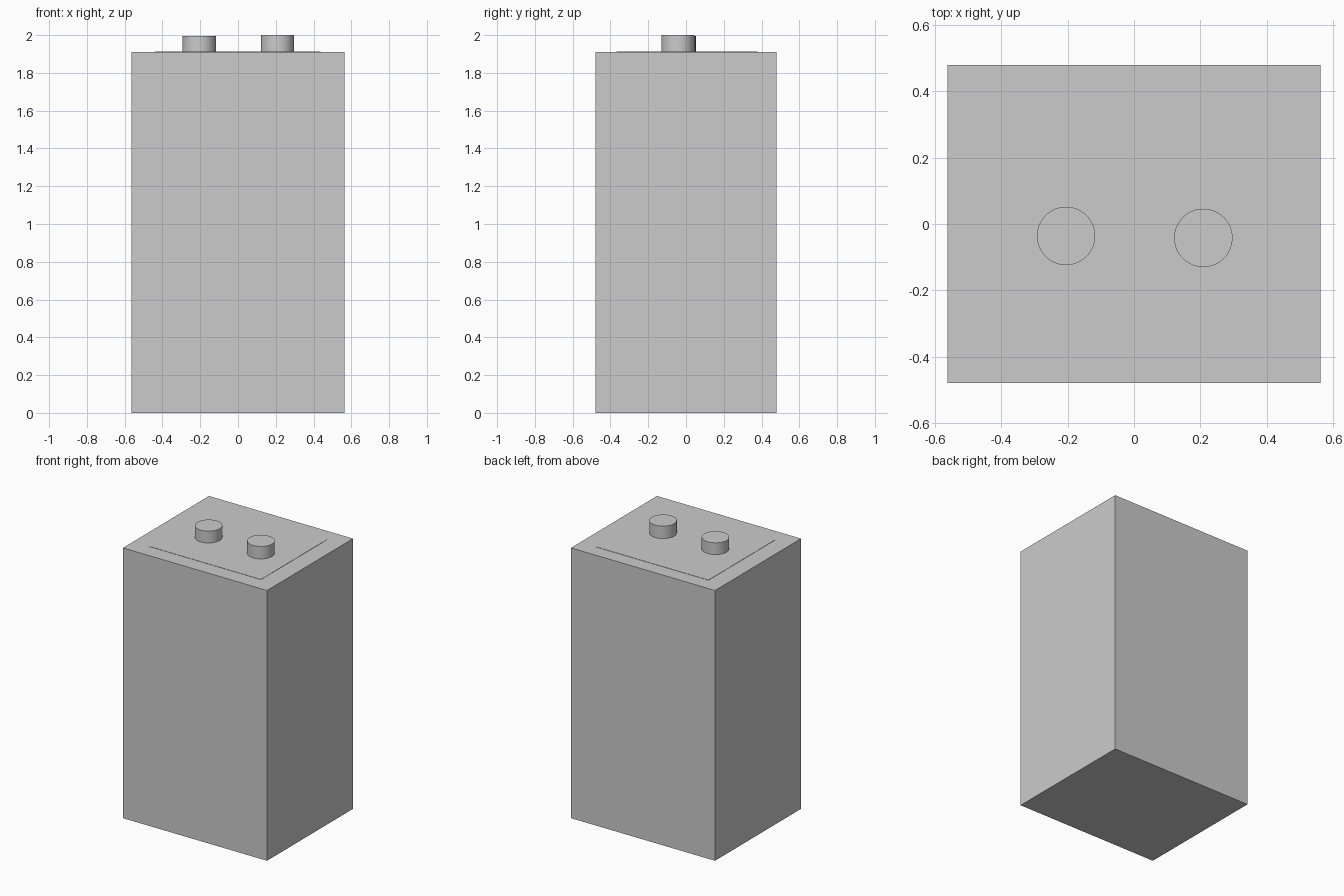
import bpy
from math import radians

if "Cube" in bpy.data.objects:
    bpy.data.objects.remove(bpy.data.objects["Cube"])

TOP = 1.91


def box(name, x, y, z):
    """Box spanning the given (min, max) ranges."""
    mid = [(a + b) / 2 for a, b in (x, y, z)]
    bpy.ops.mesh.primitive_cube_add(size=1, location=mid)
    ob = bpy.context.object
    ob.name = name
    ob.scale = [b - a for a, b in (x, y, z)]
    bpy.ops.object.transform_apply(location=False, rotation=False, scale=True)
    return ob


def terminal(name, x, y, top, radius=0.088):
    """Round stud standing on the top panel."""
    base = TOP - 0.01
    bpy.ops.mesh.primitive_cylinder_add(vertices=48, radius=radius, depth=top - base,
                                        location=(x, y, (top + base) / 2))
    bpy.context.object.name = name
    bpy.ops.object.shade_smooth_by_angle(angle=radians(30))


# Main case
box("case", (-0.563, 0.563), (-0.48, 0.48), (0, TOP))

# Thin panel, almost flush with the top of the case
box("top_panel", (-0.44, 0.437), (-0.368, 0.378), (TOP - 0.01, TOP + 0.002))

# Two round terminals
terminal("left_terminal", -0.205, -0.036, 1.995)
terminal("right_terminal", 0.209, -0.042, 2.0)
